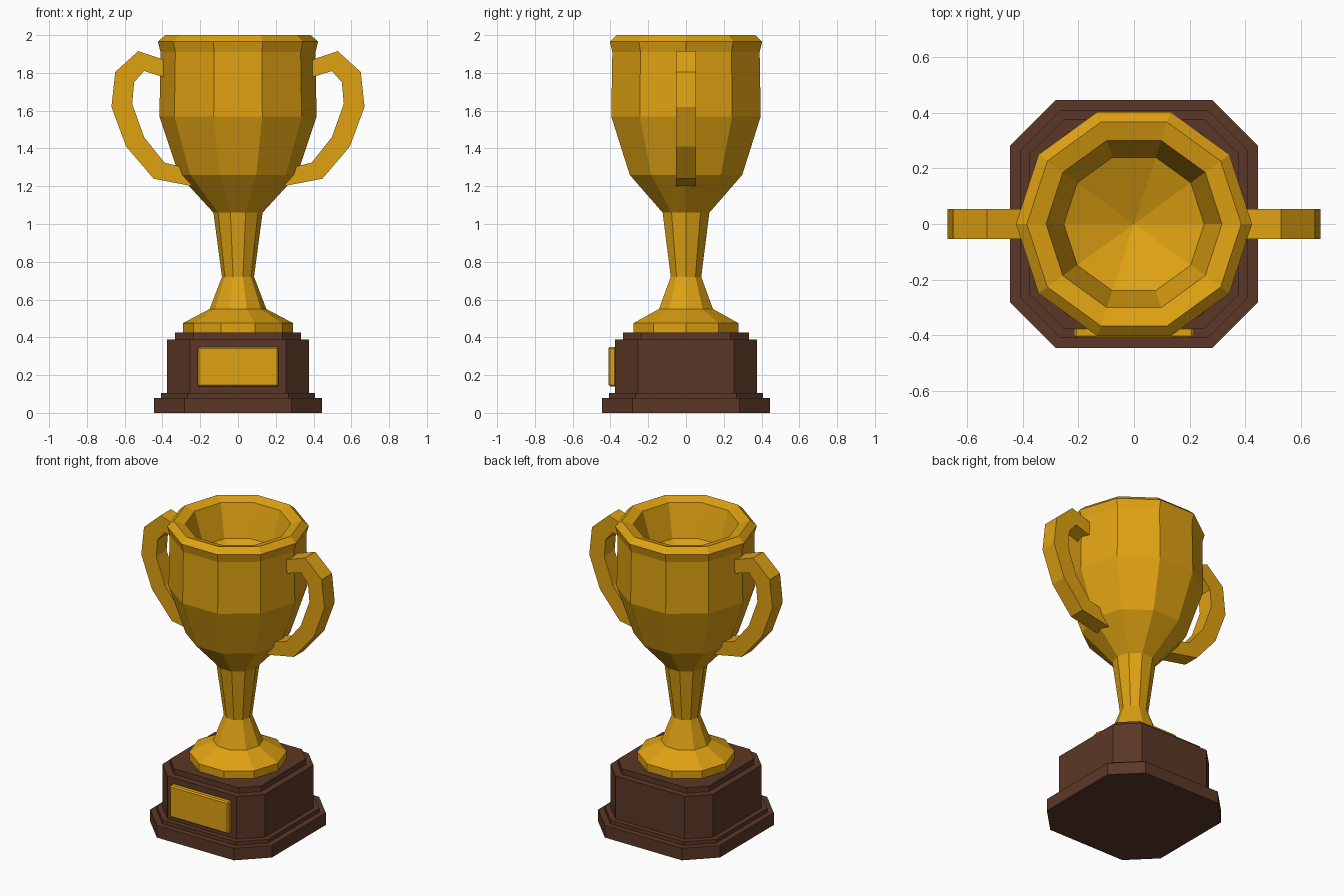
import bpy, bmesh, math

if "Cube" in bpy.data.objects:
    bpy.data.objects.remove(bpy.data.objects["Cube"])


def material(name, rgb):
    m = bpy.data.materials.new(name)
    m.diffuse_color = (*rgb, 1)
    m.use_nodes = True
    m.node_tree.nodes["Principled BSDF"].inputs["Base Color"].default_value = m.diffuse_color
    return m


gold = material("gold", (0.74, 0.36, 0.006))
wood = material("dark_wood", (0.105, 0.039, 0.02))


def finish(name, bm, mat):
    bmesh.ops.recalc_face_normals(bm, faces=bm.faces)
    me = bpy.data.meshes.new(name)
    bm.to_mesh(me)
    bm.free()
    me.materials.append(mat)
    ob = bpy.data.objects.new(name, me)
    bpy.context.collection.objects.link(ob)
    return ob


def ring(bm, pts):
    return [bm.verts.new(p) for p in pts]


def bridge(bm, a, b):
    n = len(a)
    for i in range(n):
        j = (i + 1) % n
        bm.faces.new((a[i], a[j], b[j], b[i]))


def lathe(name, profile, apex_z, sides, mat):
    """Rings of (radius, z), flat bottom, closed at the end by a cone."""
    bm = bmesh.new()
    rings = [ring(bm, [(r * math.cos(math.tau * i / sides),
                        r * math.sin(math.tau * i / sides), z)
                       for i in range(sides)]) for r, z in profile]
    for a, b in zip(rings, rings[1:]):
        bridge(bm, a, b)
    bm.faces.new(rings[0])
    apex = bm.verts.new((0, 0, apex_z))
    last = rings[-1]
    for i in range(sides):
        bm.faces.new((last[i], last[(i + 1) % sides], apex))
    return finish(name, bm, mat)


def octagon_block(name, half, flat, z0, z1, mat):
    """Square block with cut corners; flat is half the straight side."""
    h, f = half, flat
    pts = [(h, -f), (h, f), (f, h), (-f, h), (-h, f), (-h, -f), (-f, -h), (f, -h)]
    bm = bmesh.new()
    a, b = (ring(bm, [(x, y, z) for x, y in pts]) for z in (z0, z1))
    bridge(bm, a, b)
    bm.faces.new(a)
    bm.faces.new(b)
    return finish(name, bm, mat)


# stepped wooden plinth
octagon_block("plinth_foot", 0.445, 0.282, 0, 0.08, wood)
octagon_block("plinth_step", 0.407, 0.268, 0.08, 0.105, wood)
octagon_block("plinth_body", 0.375, 0.253, 0.105, 0.388, wood)
octagon_block("plinth_cap", 0.333, 0.235, 0.388, 0.425, wood)

# cup with foot, stem, bowl, lip and shallow inside
lathe("cup", [(0.292, 0.425), (0.292, 0.475), (0.15, 0.55), (0.085, 0.72),
              (0.13, 1.06), (0.313, 1.26), (0.416, 1.57), (0.41, 1.91),
              (0.424, 1.965), (0.385, 2.0), (0.316, 1.98), (0.252, 1.77)],
      1.66, 10, gold)

# name plate on the front, with chipped edges
bm = bmesh.new()
bmesh.ops.create_cube(bm, size=1)
for v in bm.verts:
    v.co = (v.co.x * 0.43, -0.39 + v.co.y * 0.04, 0.245 + v.co.z * 0.21)
bmesh.ops.bevel(bm, geom=bm.edges[:], offset=0.008, segments=1, affect='EDGES')
finish("front_plate", bm, gold)

# handles: outer and inner outline in x, z
outer = [(0.36, 1.86), (0.40, 1.872), (0.528, 1.915), (0.65, 1.805), (0.67, 1.62),
         (0.592, 1.41), (0.447, 1.24), (0.23, 1.198)]
inner = [(0.36, 1.767), (0.395, 1.778), (0.497, 1.81), (0.55, 1.75), (0.56, 1.635),
         (0.497, 1.46), (0.39, 1.325), (0.25, 1.29)]
for name, s in (("right_handle", 1), ("left_handle", -1)):
    bm = bmesh.new()
    w = 0.054
    rings = [ring(bm, [(s * ox, -w, oz), (s * ox, w, oz), (s * ix, w, iz), (s * ix, -w, iz)])
             for (ox, oz), (ix, iz) in zip(outer, inner)]
    for a, b in zip(rings, rings[1:]):
        bridge(bm, a, b)
    bm.faces.new(rings[0])
    bm.faces.new(rings[-1])
    finish(name, bm, gold)
